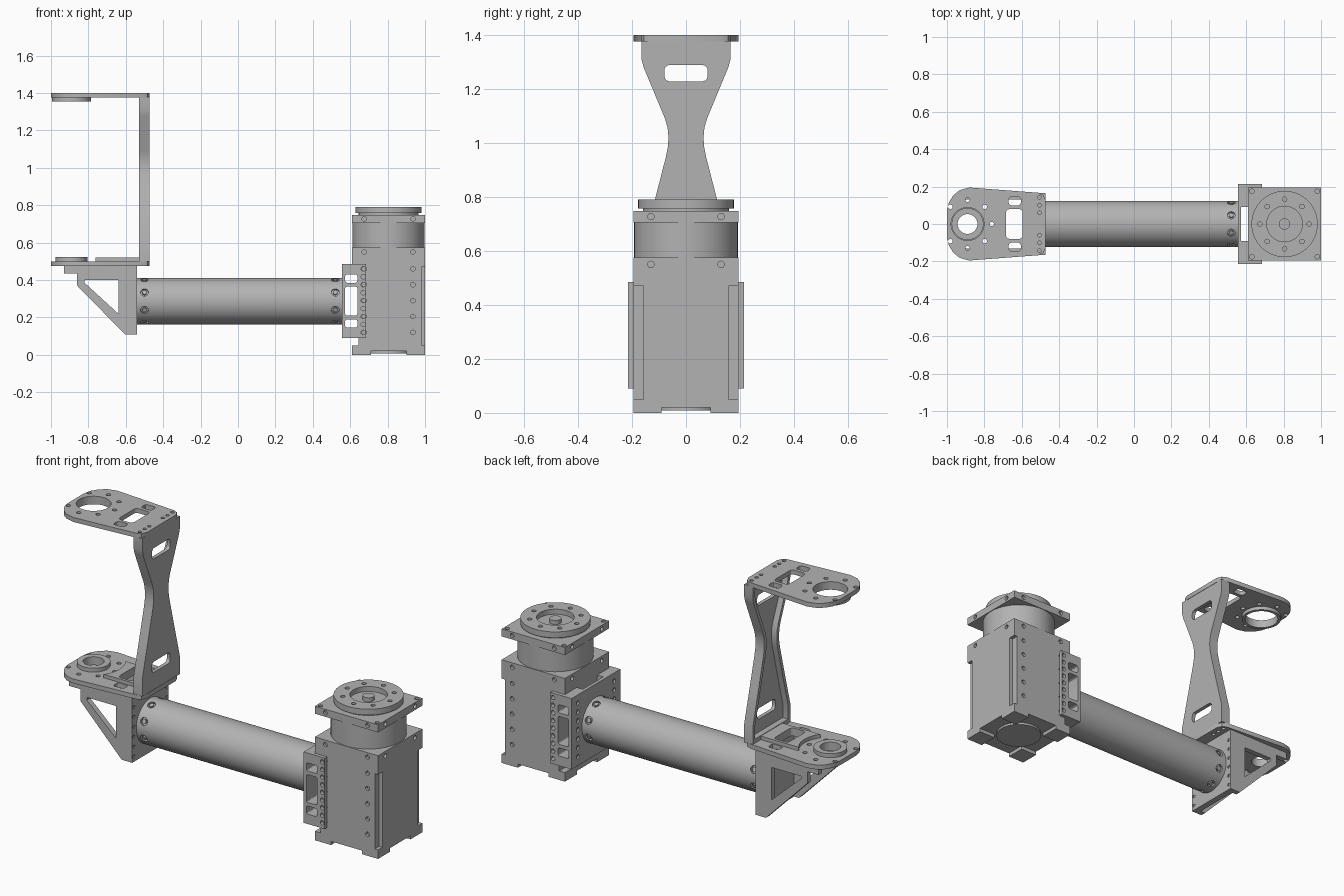
import bpy
import bmesh
from math import sin, cos, pi, radians
from mathutils import Vector

if "Cube" in bpy.data.objects:
    bpy.data.objects.remove(bpy.data.objects["Cube"], do_unlink=True)

metal = bpy.data.materials.new("grey metal")
metal.use_nodes = True
GREY = (0.45, 0.45, 0.45, 1)
metal.diffuse_color = GREY
metal.node_tree.nodes["Principled BSDF"].inputs["Base Color"].default_value = GREY


# --- helpers ---
def prism(name, pts, axis, lo, hi):
    """Extrude a 2D outline along an axis between lo and hi."""
    place = {"x": lambda a, b: (lo, a, b), "y": lambda a, b: (a, lo, b),
             "z": lambda a, b: (a, b, lo)}[axis]
    bm = bmesh.new()
    face = bm.faces.new([bm.verts.new(place(a, b)) for a, b in pts])
    ext = bmesh.ops.extrude_face_region(bm, geom=[face])
    step = Vector([hi - lo if c == axis else 0 for c in "xyz"])
    bmesh.ops.translate(bm, vec=step, verts=[v for v in ext["geom"] if isinstance(v, bmesh.types.BMVert)])
    bmesh.ops.recalc_face_normals(bm, faces=bm.faces)
    mesh = bpy.data.meshes.new(name)
    bm.to_mesh(mesh)
    bm.free()
    mesh.materials.append(metal)
    obj = bpy.data.objects.new(name, mesh)
    bpy.context.collection.objects.link(obj)
    return obj


def box(name, x0, x1, y0, y1, z0, z1):
    return prism(name, [(x0, y0), (x1, y0), (x1, y1), (x0, y1)], "z", z0, z1)


def cyl(name, p0, p1, r, n=48):
    p0, p1 = Vector(p0), Vector(p1)
    d = p1 - p0
    pts = [(r * cos(2 * pi * i / n), r * sin(2 * pi * i / n)) for i in range(n)]
    obj = prism(name, pts, "z", 0, d.length)
    turn = d.to_track_quat("Z", "Y").to_matrix().to_4x4()
    turn.translation = p0
    obj.data.transform(turn)
    return obj


def rounded(a0, a1, b0, b1, r):
    """Rounded rectangle outline."""
    corners = [(a1 - r, b1 - r), (a0 + r, b1 - r), (a0 + r, b0 + r), (a1 - r, b0 + r)]
    return [(a + r * cos(radians(90 * k + t)), b + r * sin(radians(90 * k + t)))
            for k, (a, b) in enumerate(corners) for t in (0, 30, 60, 90)]


def hole(p, d, r=0.012):
    """Small round cutter centred on p, reaching d both ways."""
    p, d = Vector(p), Vector(d)
    return cyl("cutter", p - d, p + d, r, 16)


def select(objs):
    bpy.ops.object.select_all(action="DESELECT")
    for o in objs:
        o.select_set(True)
    bpy.context.view_layer.objects.active = objs[0]


def cut(obj, cutters):
    select(cutters)
    if len(cutters) > 1:
        bpy.ops.object.join()
    tool = cutters[0]
    mod = obj.modifiers.new("cut", "BOOLEAN")
    mod.operation, mod.solver, mod.use_self, mod.object = "DIFFERENCE", "EXACT", True, tool
    select([obj])
    bpy.ops.object.modifier_apply(modifier=mod.name)
    bpy.data.objects.remove(tool, do_unlink=True)
    return obj


SIDES = (-1, 1)
MX, H = 0.805, 0.195          # motor centre and half width


def side_holes(z, faces="xy"):
    """Paired screw holes on the sides of the motor at height z."""
    out = []
    for s in SIDES:
        for t in SIDES:
            if "y" in faces:
                out.append(hole((MX + 0.13 * t, s * H, z), (0, 0.015, 0)))
            if "x" in faces:
                out.append(hole((MX + s * H, 0.13 * t, z), (0.015, 0, 0)))
    return out


# --- motor body with corner channels and a crossed recess below ---
body = box("motor_body", MX - H, MX + H, -H, H, 0, 0.575)
cuts = [box("cutter", 0.5, 0.645, -0.3, 0.3, 0.05, 0.475)]
cuts += [box("cutter", MX + H - 0.02, 1.1, *sorted((s * 0.157, s * 0.3)), 0.05, 0.47) for s in SIDES]
cuts += [box("cutter", 0.5, 1.1, -0.09, 0.09, -0.1, 0.02),
         box("cutter", 0.71, 0.90, -0.3, 0.3, -0.1, 0.02)]
cuts += side_holes(0.55)
for i in range(5):
    cuts += side_holes(0.12 + 0.085 * i, "y")
cut(body, cuts)
cyl("motor_bottom_disc", (MX, 0, 0.008), (MX, 0, 0.03), 0.12)

# --- motor collar, square flange and output disc ---
cyl("motor_collar", (MX, 0, 0.56), (MX, 0, 0.72), 0.192, 64)
flange = box("motor_flange", MX - H, MX + H, -H, H, 0.705, 0.747)
cut(flange, side_holes(0.727) + [hole((MX + 0.175 * s, 0.175 * t, 0.747), (0, 0, 0.02))
                                 for s in SIDES for t in SIDES])
cyl("output_neck", (MX, 0, 0.74), (MX, 0, 0.76), 0.16, 64)
disc = cyl("output_disc", (MX, 0, 0.757), (MX, 0, 0.79), 0.177, 64)
cut(disc, [cyl("cutter", (MX, 0, 0.762), (MX, 0, 0.85), 0.095)] +
    [hole((MX + 0.132 * cos(k * pi / 4), 0.132 * sin(k * pi / 4), 0.79), (0, 0, 0.02))
     for k in range(8)])
hub = cyl("output_hub", (MX, 0, 0.75), (MX, 0, 0.785), 0.03, 24)

# --- bracket clamping the motor to the tube ---
bracket = prism("motor_bracket", [(0.555, -0.215), (0.685, -0.215), (0.685, -H), (0.645, -H),
                                  (0.645, H), (0.685, H), (0.685, 0.215), (0.555, 0.215)],
                "z", 0.09, 0.485)
cuts = [prism("cutter", rounded(0.573, 0.638, z0, z1, 0.01), "y", -0.3, 0.3)
        for z0, z1 in ((0.145, 0.19), (0.21, 0.365), (0.385, 0.43))]
cuts.append(box("cutter", 0.573, 0.612, -0.09, 0.09, 0, 0.6))
for i in range(9):
    cuts += [hole((0.67, s * 0.21, 0.12 + 0.0425 * i), (0, 0.03, 0)) for s in SIDES]
for i in range(7):
    cuts += [hole((0.555, s * 0.16, 0.14 + 0.05 * i), (0.01, 0, 0)) for s in SIDES]
cut(bracket, cuts)

# --- arm tube with recessed screws at both ends ---
TZ, TR = 0.287, 0.124
tube = cyl("arm_tube", (-0.55, 0, TZ), (0.56, 0, TZ), TR, 64)
cuts = []
for x in (-0.5, 0.52):
    for k in range(8):
        a = pi / 8 + k * pi / 4
        radial = Vector((0, cos(a), sin(a)))
        at = Vector((x, 0, TZ)) + radial * TR
        cuts.append(hole(at, radial * 0.014, 0.021))
        cyl("tube_screw", at - radial * 0.02, at - radial * 0.001, 0.012, 12)
cut(tube, cuts)

# --- triangular support under the lower plate ---
end_plate = box("support_end_plate", -0.575, -0.54, -0.16, 0.16, 0.11, 0.48)
cut(end_plate, [hole((-0.54, s * 0.145, 0.14 + 0.055 * i), (0.02, 0, 0), 0.009)
                for s in SIDES for i in range(6)])
for s in SIDES:
    lo, hi = sorted((s * 0.13, s * 0.16))
    gusset = prism("support_gusset", [(-0.545, 0.11), (-0.605, 0.11), (-0.86, 0.37), (-0.86, 0.435),
                                      (-0.93, 0.435), (-0.93, 0.48), (-0.545, 0.48)], "y", lo, hi)
    cut(gusset, [prism("cutter", [(-0.64, 0.22), (-0.64, 0.40), (-0.82, 0.40), (-0.82, 0.385)],
                       "y", -0.3, 0.3)])

# --- lower and upper end plates ---
PX = -0.89
half = [(-1, 0.07), (-0.99, 0.115), (-0.965, 0.155), (-0.93, 0.182), (-0.88, 0.195),
        (-0.51, 0.167), (-0.485, 0.155), (-0.472, 0.125)]
outline = half + [(x, -y) for x, y in reversed(half)]


def plate_cuts(z, r):
    out = [cyl("cutter", (PX, 0, z - 0.1), (PX, 0, z + 0.1), r),
           prism("cutter", rounded(-0.685, -0.595, -0.08, 0.08, 0.02), "z", z - 0.1, z + 0.1)]
    for s in SIDES:
        out.append(prism("cutter", rounded(-0.67, -0.605, *sorted((s * 0.1, s * 0.145)), 0.014),
                         "z", z - 0.1, z + 0.1))
        out += [hole((-0.505, s * y, z), (0, 0, 0.05), 0.01) for y in (0.06, 0.1, 0.143)]
    out += [hole((PX + 0.13 * cos(k * pi / 4), 0.13 * sin(k * pi / 4), z), (0, 0, 0.05))
            for k in (-3, -2, -1, 0, 1, 2, 3)]
    return out


cut(prism("lower_plate", outline, "z", 0.475, 0.5), plate_cuts(0.49, 0.053))
cut(prism("upper_plate", outline, "z", 1.375, 1.4), plate_cuts(1.39, 0.088))
boss = cyl("lower_boss", (PX, 0, 0.497), (PX, 0, 0.522), 0.085)
cut(boss, [cyl("cutter", (PX, 0, 0.4), (PX, 0, 0.6), 0.053)])
collar = cyl("upper_collar", (PX, 0, 1.355), (PX, 0, 1.378), 0.104)
cut(collar, [cyl("cutter", (PX, 0, 1.3), (PX, 0, 1.45), 0.088)])
pad = box("lower_pad", -0.765, -0.52, -0.095, 0.095, 0.497, 0.52)
cut(pad, [cyl("cutter", (PX, 0, 0.4), (PX, 0, 0.6), 0.16),
          prism("cutter", rounded(-0.685, -0.595, -0.08, 0.08, 0.02), "z", 0.4, 0.6)])

# --- waisted upright channel joining the plates ---
waist = [(0.165, 0.498), (0.165, 0.6), (0.115, 0.79), (0.074, 0.95), (0.067, 0.985), (0.065, 1.02),
         (0.068, 1.055), (0.078, 1.09), (0.157, 1.28), (0.165, 1.31), (0.165, 1.378)]


def waisted(inset, trim):
    side = [(y - inset, min(max(z, 0.498 + trim), 1.378 - trim)) for y, z in waist]
    return side + [(-y, z) for y, z in reversed(side)]


upright = prism("upright", waisted(0, 0), "x", -0.528, -0.474)
cut(upright, [prism("cutter", waisted(0.02, 0.025), "x", -0.6, -0.495)])
cut(upright, [prism("cutter", rounded(-0.08, 0.08, z - 0.03, z + 0.03, 0.018), "x", -0.6, -0.4)
              for z in (0.625, 1.258)])

# --- smooth round surfaces, keep edges sharp ---
select([o for o in bpy.context.collection.objects if o.type == "MESH"])
bpy.ops.object.shade_smooth_by_angle(angle=radians(30))
